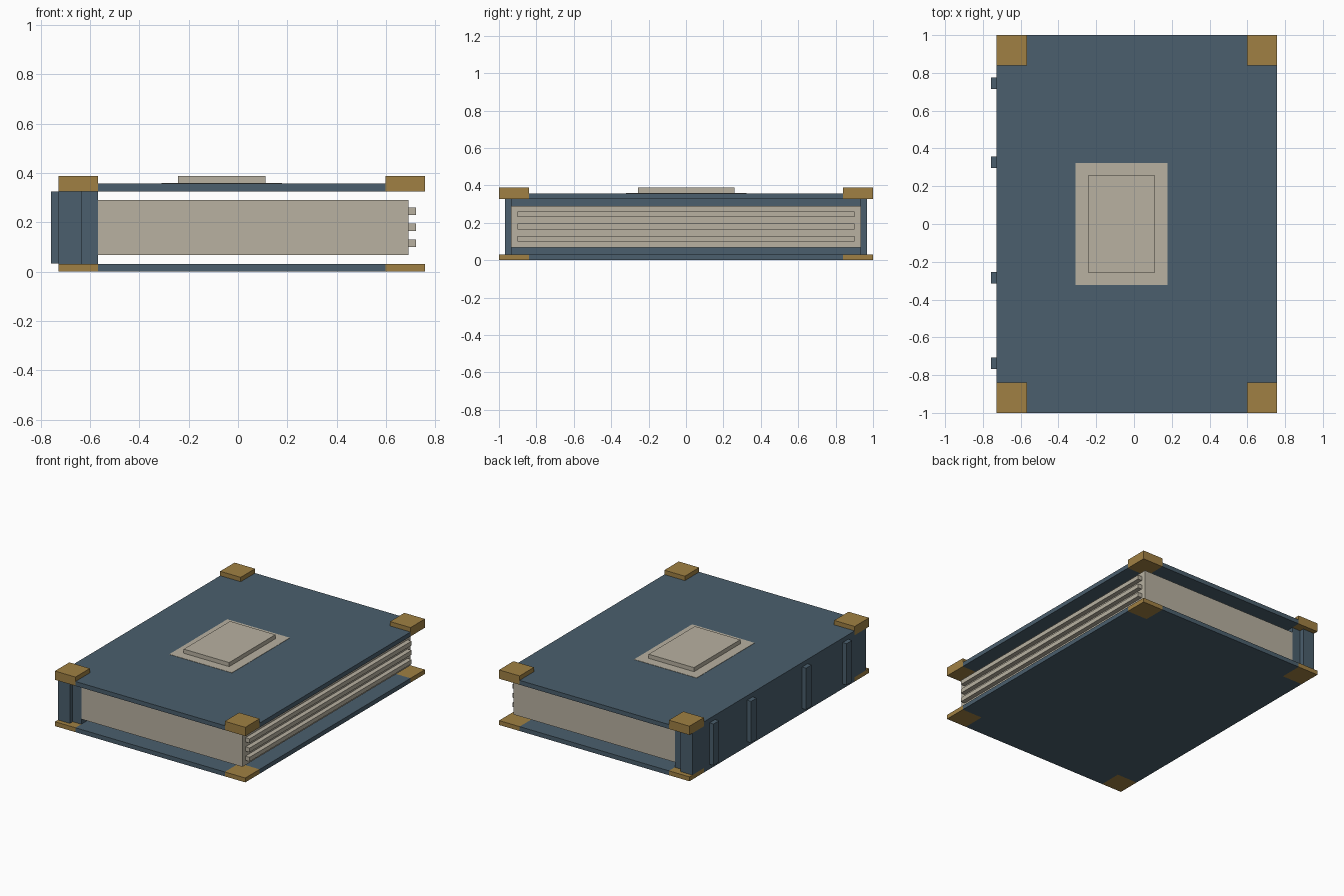
import bpy, bmesh

if "Cube" in bpy.data.objects:
    bpy.data.objects.remove(bpy.data.objects["Cube"])

def material(name, rgb):
    m = bpy.data.materials.new(name)
    m.diffuse_color = (*rgb, 1)
    m.use_nodes = True
    m.node_tree.nodes["Principled BSDF"].inputs["Base Color"].default_value = m.diffuse_color
    return m

BLUE = material("slate blue cloth", (0.069, 0.114, 0.153))
CREAM = material("cream paper", (0.48, 0.44, 0.355))
GOLD = material("dull gold", (0.35, 0.216, 0.056))

def prism(name, pts, z0, z1, mat):
    """Extrude a flat outline from z0 up to z1."""
    bm = bmesh.new()
    face = bm.faces.new([bm.verts.new((x, y, z0)) for x, y in pts])
    ext = bmesh.ops.extrude_face_region(bm, geom=[face])["geom"]
    verts = [v for v in ext if isinstance(v, bmesh.types.BMVert)]
    bmesh.ops.translate(bm, verts=verts, vec=(0, 0, z1 - z0))
    bmesh.ops.recalc_face_normals(bm, faces=bm.faces)
    mesh = bpy.data.meshes.new(name)
    bm.to_mesh(mesh)
    bm.free()
    mesh.materials.append(mat)
    ob = bpy.data.objects.new(name, mesh)
    bpy.context.collection.objects.link(ob)
    return ob

def box(name, x0, x1, y0, y1, z0, z1, mat):
    return prism(name, [(x0, y0), (x1, y0), (x1, y1), (x0, y1)], z0, z1, mat)

L, R, C = -0.727, 0.757, 0.16          # cover left, right and corner size
T0, T1, TOP = 0.326, 0.357, 0.388      # top cover and raised detail heights
B1 = 0.031                             # bottom cover thickness

# Covers, notched where the metal corners sit
outline = [(L + C, -1), (R - C, -1), (R - C, -1 + C), (R, -1 + C),
           (R, 1 - C), (R - C, 1 - C), (R - C, 1), (L + C, 1),
           (L + C, 1 - C), (L, 1 - C), (L, -1 + C), (L + C, -1 + C)]
prism("bottom_cover", outline, 0, B1, BLUE)
prism("top_cover", outline, T0, T1, BLUE)

# Metal corners
for x in (L, R - C):
    for y in (-1, 1 - C):
        box("bottom_corner", x, x + C, y, y + C, 0, B1, GOLD)
        box("top_corner", x, x + C, y, y + C, T0, TOP, GOLD)

# Spine, inner hinge strip and raised bands
box("spine", L, -0.634, -0.967, 0.967, B1, T0, BLUE)
box("hinge_strip", -0.634, -0.567, -0.935, 0.935, B1, T0, BLUE)
for y in (-0.737, -0.285, 0.327, 0.745):
    box("spine_band", -0.758, L, y - 0.031, y + 0.031, 0.034, T0, BLUE)

# Page block and ridges on its open edge
box("page_block", -0.567, 0.69, -0.935, 0.935, 0.067, 0.291, CREAM)
for z in (0.115, 0.18, 0.245):
    box("page_ridge", 0.69, 0.722, -0.902, 0.902, z - 0.015, z + 0.015, CREAM)

# Cover label and raised plaque
box("cover_label", -0.31, 0.178, -0.322, 0.324, T1, T1 + 0.002, CREAM)
box("raised_plaque", -0.243, 0.111, -0.257, 0.258, T1 + 0.002, TOP, CREAM)
